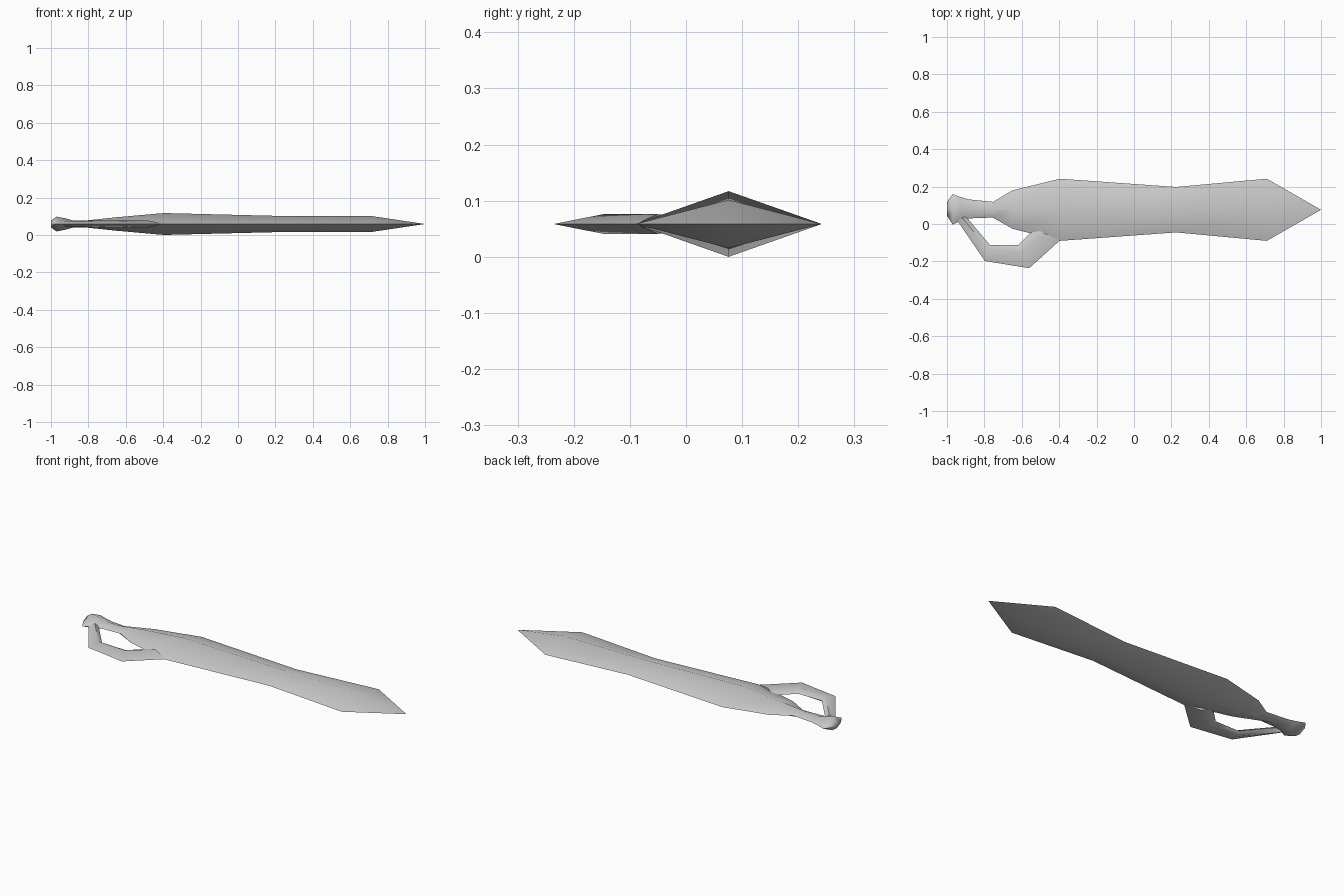
import bpy, bmesh, math

if "Cube" in bpy.data.objects:
    bpy.data.objects.remove(bpy.data.objects["Cube"])

ZC = 0.0585  # height of the flat mid-plane of the sword

steel = bpy.data.materials.new("grey_steel")
steel.diffuse_color = (0.6, 0.6, 0.6, 1.0)
steel.use_nodes = True
steel.node_tree.nodes["Principled BSDF"].inputs["Base Color"].default_value = steel.diffuse_color


def diamond_loft(name, sections):
    """Loft of diamond rings; each section = (edge a xy, edge b xy, ridge position 0-1, half height)."""
    bm = bmesh.new()
    rings = []
    for (ax, ay), (bx, by), t, h in sections:
        rx, ry = ax + (bx - ax) * t, ay + (by - ay) * t
        if abs(ax - bx) + abs(ay - by) < 1e-6:
            rings.append([bm.verts.new((ax, ay, ZC))])
        else:
            rings.append([bm.verts.new(p) for p in (
                (ax, ay, ZC), (rx, ry, ZC + h), (bx, by, ZC), (rx, ry, ZC - h))])
    for r0, r1 in zip(rings, rings[1:]):
        for i in range(4):
            j = (i + 1) % 4
            if len(r0) == 1:
                bm.faces.new((r0[0], r1[i], r1[j]))
            elif len(r1) == 1:
                bm.faces.new((r0[i], r0[j], r1[0]))
            else:
                bm.faces.new((r0[i], r0[j], r1[j], r1[i]))
    for ring in (rings[0], rings[-1]):
        if len(ring) == 4:
            bm.faces.new(ring)
    bmesh.ops.recalc_face_normals(bm, faces=bm.faces)
    me = bpy.data.meshes.new(name)
    bm.to_mesh(me)
    bm.free()
    me.materials.append(steel)
    ob = bpy.data.objects.new(name, me)
    bpy.context.collection.objects.link(ob)
    bpy.ops.object.select_all(action='DESELECT')
    ob.select_set(True)
    bpy.context.view_layer.objects.active = ob
    bpy.ops.object.shade_smooth_by_angle(angle=math.radians(60))
    return ob


def straight(x, y0, y1, h):
    return ((x, y0), (x, y1), 0.5, h)


# Blade: waisted diamond section with a pointed tip
diamond_loft("blade", [
    straight(-0.80, 0.060, 0.090, 0.020),
    straight(-0.65, -0.025, 0.180, 0.036),
    straight(-0.396, -0.090, 0.242, 0.0585),
    straight(0.225, -0.045, 0.198, 0.043),
    straight(0.71, -0.090, 0.242, 0.043),
    straight(1.0, 0.076, 0.076, 0.0)])

# Grip flaring into the pommel
diamond_loft("grip_and_pommel", [
    straight(-1.0, 0.045, 0.117, 0.018),
    straight(-0.97, -0.003, 0.160, 0.040),
    straight(-0.93, 0.015, 0.145, 0.032),
    straight(-0.88, 0.030, 0.131, 0.019),
    straight(-0.72, 0.036, 0.115, 0.020),
    straight(-0.60, 0.040, 0.110, 0.020)])

# Hand guard: bent bar from the pommel to the blade edge
diamond_loft("hand_guard", [
    ((-0.945, 0.018), (-0.90, 0.043), 0.6, 0.017),
    ((-0.797, -0.198), (-0.77, -0.113), 0.72, 0.0175),
    ((-0.56, -0.236), (-0.62, -0.113), 0.72, 0.0175),
    ((-0.396, -0.088), (-0.53, -0.025), 0.6, 0.018)])
